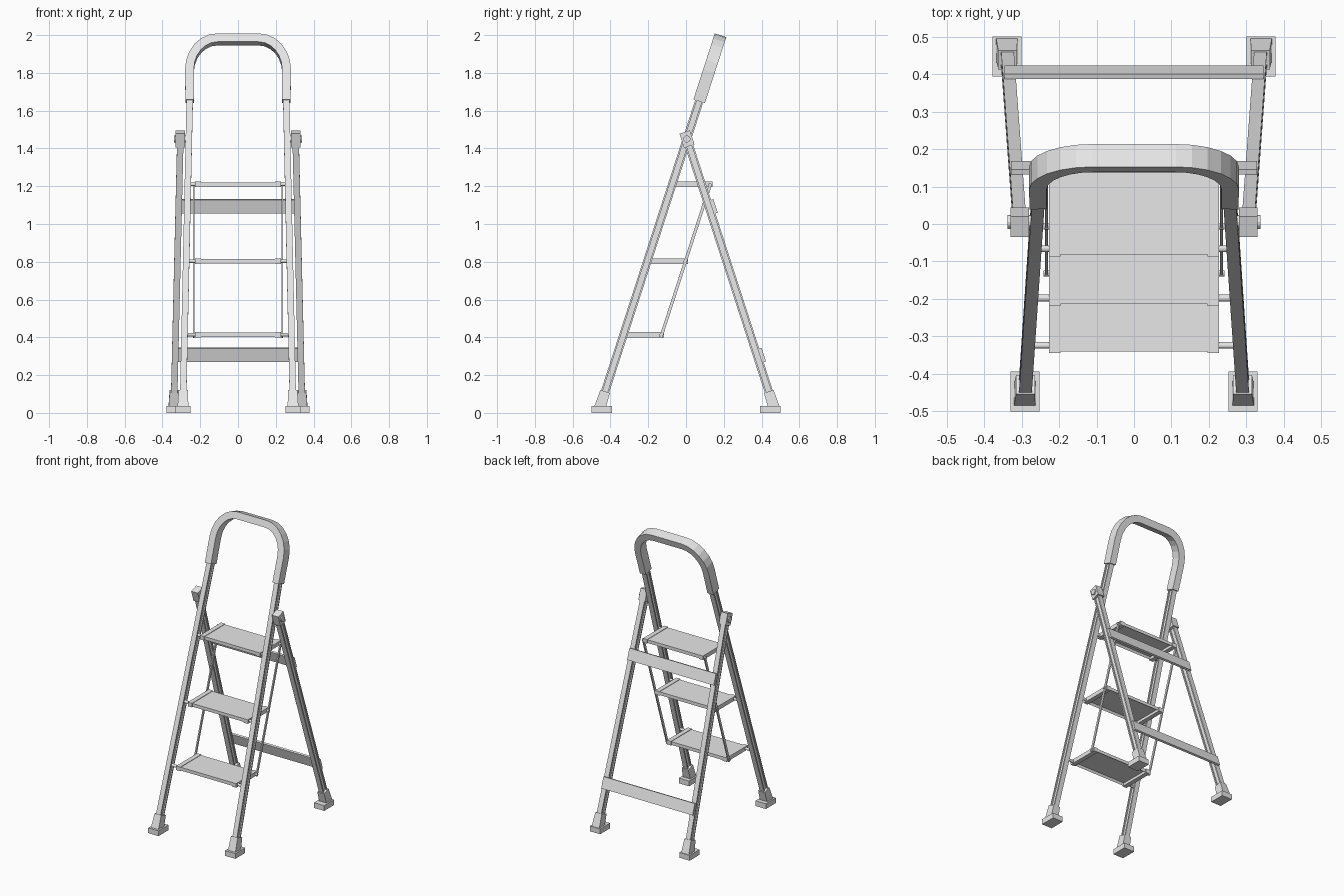
import bpy, bmesh, math
from mathutils import Vector, Matrix

if "Cube" in bpy.data.objects:
    bpy.data.objects.remove(bpy.data.objects["Cube"])

grey = bpy.data.materials.new("light_grey_metal")
grey.use_nodes = True
grey.diffuse_color = (0.8, 0.8, 0.8, 1)
grey.node_tree.nodes["Principled BSDF"].inputs["Base Color"].default_value = (0.8, 0.8, 0.8, 1)


def finish(name, bm):
    bmesh.ops.recalc_face_normals(bm, faces=bm.faces)
    mesh = bpy.data.meshes.new(name)
    bm.to_mesh(mesh)
    bm.free()
    mesh.materials.append(grey)
    obj = bpy.data.objects.new(name, mesh)
    bpy.context.collection.objects.link(obj)
    return obj


def sweep(name, path, section, normal, scales=None):
    """Run a closed section along a path lying in the plane of the normal, with mitred corners."""
    bm = bmesh.new()
    pts = [Vector(p) for p in path]
    n = Vector(normal).normalized()
    rings = []
    for i, p in enumerate(pts):
        before = (p - pts[i - 1]).normalized() if i else (pts[1] - p).normalized()
        after = (pts[i + 1] - p).normalized() if i < len(pts) - 1 else before
        t = (before + after).normalized()
        side = t.cross(n) / t.dot(after)
        k = scales[i] if scales else 1
        rings.append([bm.verts.new(p + side * a * k + n * b * k) for a, b in section])
    count = len(section)
    for r, q in zip(rings, rings[1:]):
        for j in range(count):
            m = (j + 1) % count
            bm.faces.new((r[j], r[m], q[m], q[j]))
    bm.faces.new(rings[0])
    bm.faces.new(rings[-1])
    return finish(name, bm)


def rect(w, d):
    return [(-w / 2, -d / 2), (w / 2, -d / 2), (w / 2, d / 2), (-w / 2, d / 2)]


def box(name, lo, hi, recess=0):
    """Box between two corners, optionally hollowed from below."""
    lo, hi = Vector(lo), Vector(hi)
    bm = bmesh.new()
    bmesh.ops.create_cube(bm, size=1, matrix=Matrix.Translation((lo + hi) / 2)
                          @ Matrix.Diagonal((hi - lo).to_4d()))
    if recess:
        bm.normal_update()
        bottom = [f for f in bm.faces if f.normal.z < -0.9]
        bmesh.ops.inset_region(bm, faces=bottom, thickness=0.012)
        bmesh.ops.translate(bm, verts=bottom[0].verts, vec=(0, 0, recess))
    return finish(name, bm)


def pin(name, x0, x1, y, z, r, sides=12):
    """Round pin along x."""
    bm = bmesh.new()
    bmesh.ops.create_cone(bm, cap_ends=True, segments=sides, radius1=r, radius2=r, depth=abs(x1 - x0),
                          matrix=Matrix.Translation(((x0 + x1) / 2, y, z))
                          @ Matrix.Rotation(math.pi / 2, 4, 'Y'))
    return finish(name, bm)


# Leaning planes of the two frames
LEAN = 0.324
PIVOT = 1.45
FRONT_N = (0, -1, LEAN)
BACK_N = (0, 1, LEAN)


def front(x, z):
    return (x, 0.005 + (z - PIVOT) * LEAN, z)


def back(x, z):
    return (x, 0.005 - (z - PIVOT) * LEAN, z)


def front_x(z):
    return 0.292 - 0.022 * z


def back_x(z):
    return 0.34 - 0.024 * z


# Rail section with a groove in both sides
W, D, G, K = 0.017, 0.022, 0.013, 0.009
rail = [(-W, -D), (W, -D), (W, -G), (K, -G), (K, G), (W, G),
        (W, D), (-W, D), (-W, G), (-K, G), (-K, -G), (-W, -G)]

for s, tag in ((-1, "right"), (1, "left")):
    # Legs
    sweep("front_leg_" + tag, [front(s * front_x(z), z) for z in (0.05, 1.7)], rail, FRONT_N)
    sweep("back_leg_" + tag, [back(s * back_x(z), z) for z in (0.05, 1.47)], rail, BACK_N)

    # Feet with tapered sleeves
    for part, place, x_at, n, sy in (("front", front, front_x, FRONT_N, -1),
                                     ("back", back, back_x, BACK_N, 1)):
        x = s * x_at(0.05)
        sweep(f"{part}_foot_sleeve_{tag}", [place(s * x_at(z), z) for z in (0.02, 0.113)],
              rect(0.05, 0.053), n, (1.15, 1))
        y0, y1 = sorted((sy * 0.393, sy * 0.5))
        box(f"{part}_foot_pad_{tag}", (x - 0.039, y0, 0), (x + 0.039, y1, 0.036))

    # Hinge bracket and bolt
    sweep("hinge_bracket_" + tag, [back(s * 0.305, z) for z in (1.413, 1.487)],
          rect(0.05, 0.058), BACK_N)
    pin("hinge_bolt_" + tag, s * 0.25, s * 0.338, 0.005, PIVOT, 0.019)

    # Tie bar joining the treads
    sweep("tie_bar_" + tag, [(s * 0.233, -0.133, 0.4), (s * 0.233, 0.13, 1.212)],
          rect(0.008, 0.016), FRONT_N)

# Arched grip
cx, cz, rx, rz = 0.11, 1.81, 0.147, 0.167
arc = [(cx + rx * math.cos(a), cz + rz * math.sin(a))
       for a in (math.radians(15 * i) for i in range(7))]
half = [(front_x(1.65), 1.65)] + arc
loop = [(-x, z) for x, z in half] + half[::-1]
sweep("grip", [front(x, z) for x, z in loop], rect(0.046, 0.064), FRONT_N)

# Treads with end caps and pivot pins
for name, z in (("top", 1.21), ("middle", 0.803), ("bottom", 0.414)):
    y = front(0, z)[1]
    y0, y1 = y - 0.009, y + 0.21
    box(name + "_tread", (-0.21, y0, z - 0.011), (0.21, y1, z + 0.011), recess=0.015)
    for s, tag in ((-1, "right"), (1, "left")):
        x0, x1 = sorted((s * 0.196, s * 0.227))
        box(f"{name}_tread_cap_{tag}", (x0, y0 - 0.005, z - 0.014), (x1, y1 + 0.004, z + 0.014))
        pin(f"{name}_tread_pin_{tag}", s * 0.21, s * front_x(z), y + 0.007, z, 0.009)
        pin(f"{name}_tie_pin_{tag}", s * 0.22, s * 0.241, y1 - 0.012, z - 0.002, 0.008)

# Back crossbars
offset = Vector(BACK_N).normalized() * 0.028
for name, z, half_w in (("upper", 1.085, 0.328), ("lower", 0.298, 0.346)):
    ends = [Vector(back(x, z)) + offset for x in (-half_w, half_w)]
    sweep(name + "_crossbar", ends, rect(0.076, 0.014), BACK_N)
